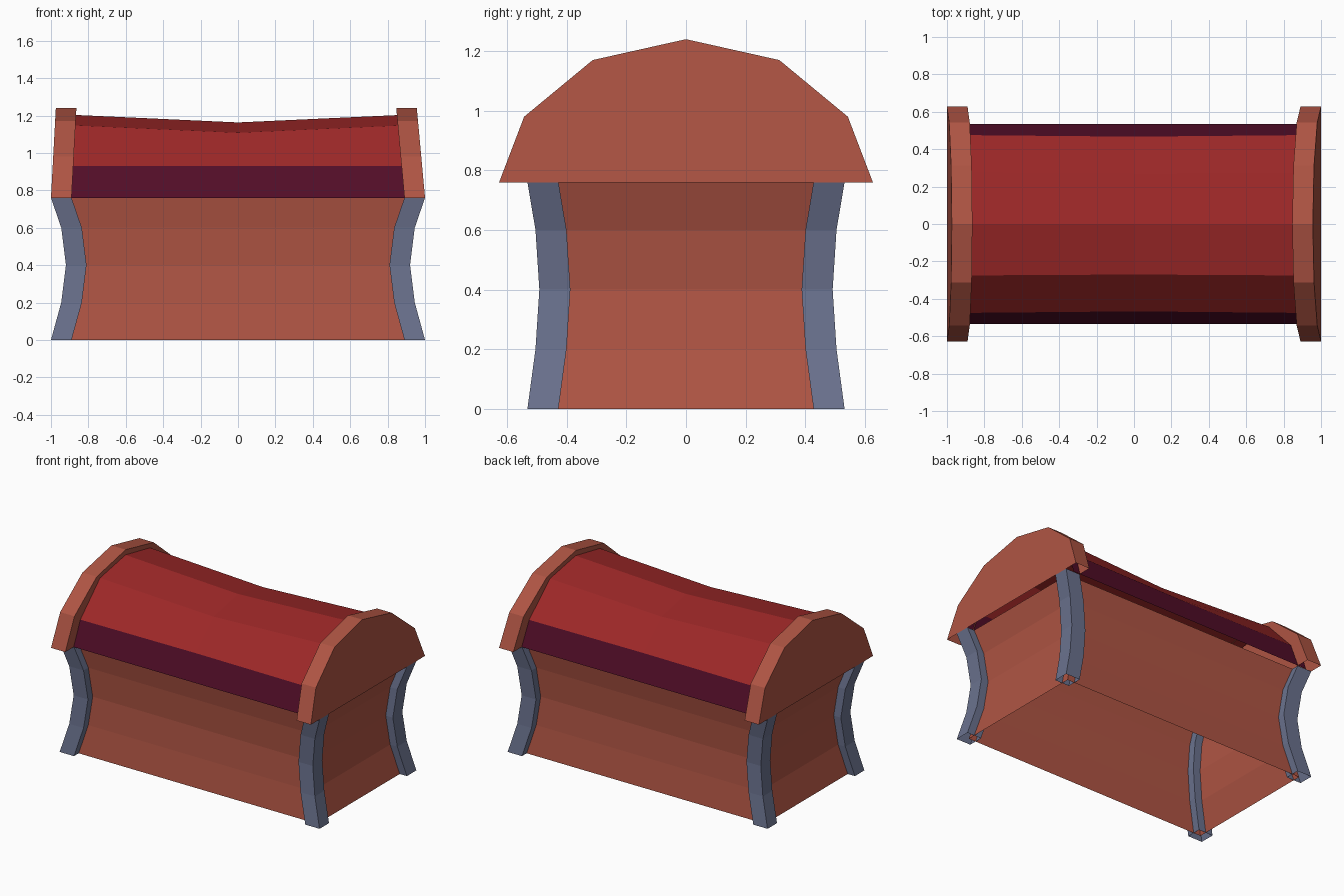
import bpy, bmesh

if "Cube" in bpy.data.objects:
    bpy.data.objects.remove(bpy.data.objects["Cube"])

def material(name, r, g, b):
    m = bpy.data.materials.new(name)
    m.diffuse_color = (r, g, b, 1)
    m.use_nodes = True
    m.node_tree.nodes["Principled BSDF"].inputs["Base Color"].default_value = m.diffuse_color
    return m

WOOD = material("brown wood", 0.43, 0.09, 0.057)
METAL = material("blue grey metal", 0.145, 0.168, 0.27)
RED = material("red lid", 0.34, 0.021, 0.021)
PLUM = material("dark plum trim", 0.085, 0.004, 0.021)

def skin(name, rows, mats, closed=False, caps=(), rule=None):
    """Join consecutive rows of points with flat quads; cap the listed rows."""
    bm = bmesh.new()
    grid = [[bm.verts.new(p) for p in row] for row in rows]
    n = len(rows[0])
    for a, b in zip(grid, grid[1:]):
        for i in range(n if closed else n - 1):
            j = (i + 1) % n
            f = bm.faces.new((a[i], a[j], b[j], b[i]))
            if rule:
                f.material_index = rule(i)
    for c in caps:
        bm.faces.new(grid[c])
    bmesh.ops.recalc_face_normals(bm, faces=bm.faces)
    me = bpy.data.meshes.new(name)
    bm.to_mesh(me)
    bm.free()
    for m in mats:
        me.materials.append(m)
    ob = bpy.data.objects.new(name, me)
    bpy.context.collection.objects.link(ob)
    return ob

# Waisted outline: height, post centre x, post centre y
WAIST = [(0, 0.945, 0.48), (0.2, 0.89, 0.453), (0.4, 0.865, 0.44),
         (0.6, 0.89, 0.453), (0.76, 0.945, 0.48)]

def rect(cx, cy, hx, hy, z):
    return [(cx - hx, cy - hy, z), (cx + hx, cy - hy, z),
            (cx + hx, cy + hy, z), (cx - hx, cy + hy, z)]

# Open-bottomed chest walls
skin("chest_walls", [rect(0, 0, x, y, z) for z, x, y in WAIST], [WOOD], closed=True)

# Corner posts, hollow square tubes around the wall corners
for sx in (-1, 1):
    for sy in (-1, 1):
        side = ("left" if sx < 0 else "right") + ("_front" if sy < 0 else "_back")
        skin("post_" + side, [rect(sx * x, sy * y, 0.055, 0.052, z) for z, x, y in WAIST],
             [METAL], closed=True)

def arch(half):
    """Mirror a half profile of (y, z), ending on the centre line."""
    return [(-y, z) for y, z in half] + [(y, z) for y, z in half[-2::-1]]

LID_END = arch([(0.535, 0.76), (0.475, 0.93), (0.275, 1.147), (0, 1.203)])
LID_MID = arch([(0.535, 0.76), (0.467, 0.93), (0.27, 1.108), (0, 1.163)])
CAP = arch([(0.627, 0.76), (0.543, 0.98), (0.313, 1.17), (0, 1.24)])

# Sagging lid with plum lower strips
skin("lid", [[(x, y, z) for y, z in prof] for x, prof in
             ((-0.955, LID_END), (-0.87, LID_END), (0, LID_MID), (0.87, LID_END), (0.94, LID_END))],
     [RED, PLUM], rule=lambda i: 1 if i in (0, 5) else 0)

# Lid end caps: outer face, rim and inner lip, leaning inward toward the top
for name, s, lean in (("lid_cap_left", -1, 0.026), ("lid_cap_right", 1, 0.044)):
    def row(prof, x):
        return [(s * (x - lean * (z - 0.76) / 0.48), y, z) for y, z in prof]
    lip = [(y * 0.98, z - 0.006 if z > 0.76 else z) for y, z in LID_END]
    skin(name, [row(CAP, 1.0), row(CAP, 0.89), row(lip, 0.89)], [WOOD], caps=(0,))
